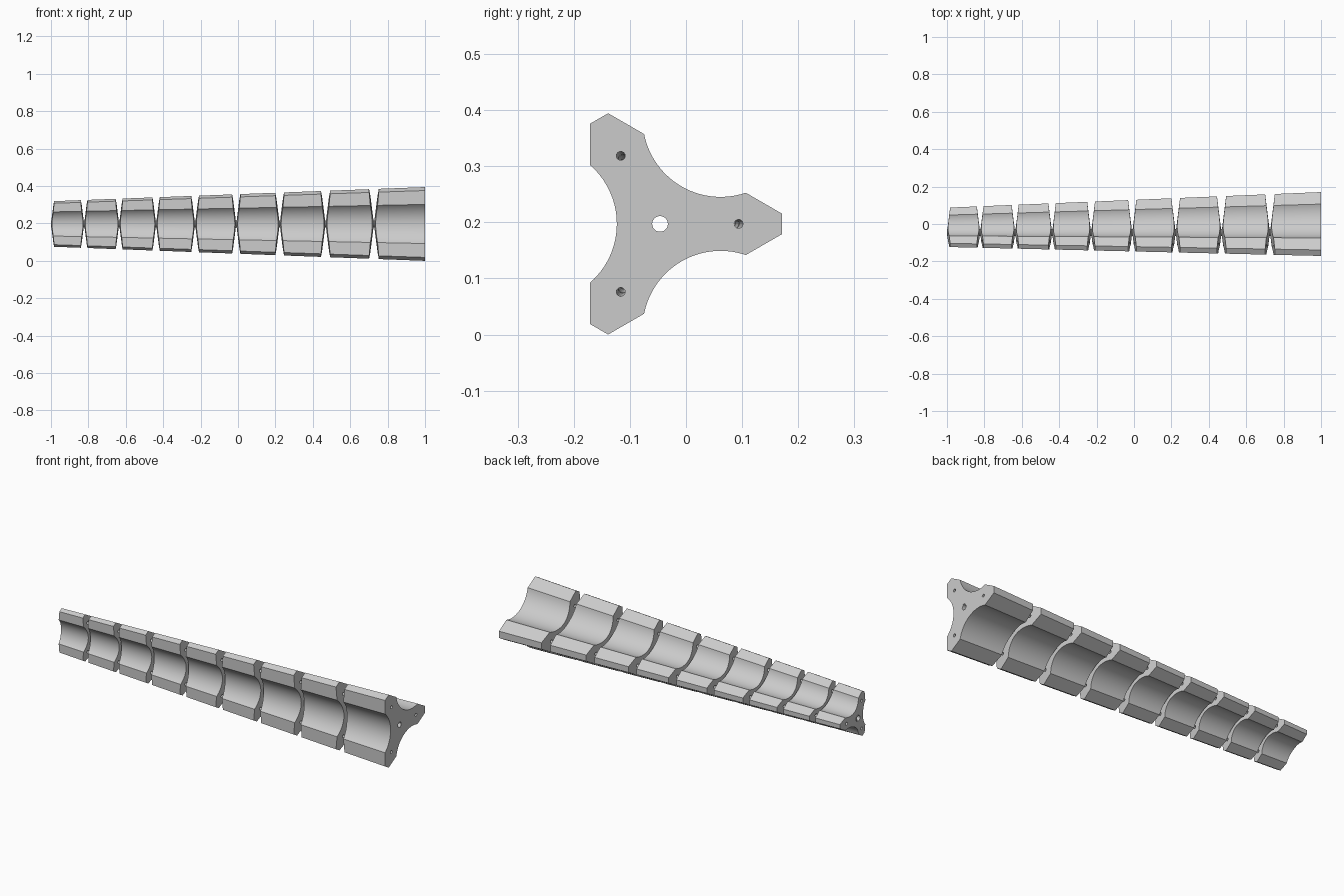
import bpy, bmesh, math
from mathutils import Vector

if "Cube" in bpy.data.objects:
    bpy.data.objects.remove(bpy.data.objects["Cube"])

N = 9                       # segments
S0 = 0.615                  # scale at the thin end
R = (1 / S0) ** (1 / N)     # growth per segment
SLOPE = 0.125               # cone slope of the segment ends
CY, CZ = -0.0463, 0.1972    # axis position
HOLE, BORE = 0.014, 0.017
APOTHEM, TIP, ARC_C = 0.1245, 0.217, 0.216
ARC_N = 28

grey = bpy.data.materials.new("light grey")
grey.diffuse_color = (0.6, 0.6, 0.6, 1)
grey.use_nodes = True
grey.node_tree.nodes["Principled BSDF"].inputs["Base Color"].default_value = grey.diffuse_color


def scale_at(x):
    return S0 + (1 - S0) * (x + 1) / 2


def profile():
    """Three clipped triangle tips joined by concave arcs."""
    half = (2 * APOTHEM - TIP) * math.tan(math.radians(30))
    rad = 0.139
    a = math.acos((ARC_C - APOTHEM) / rad)
    pts = []
    for k in range(3):
        t = math.radians(120 * k)
        c, s = math.cos(t), math.sin(t)
        for u, v in ((TIP, -half), (TIP, half)):
            pts.append((u * c - v * s, u * s + v * c))
        t += math.radians(60)
        c, s = math.cos(t), math.sin(t)
        for i in range(ARC_N + 1):
            b = -a + 2 * a * i / ARC_N
            u, v = ARC_C - rad * math.cos(b), rad * math.sin(b)
            pts.append((u * c - v * s, u * s + v * c))
    return pts


def loops_object(name, loops, closed=True):
    """Skin a list of equal loops; closed joins last to first, else caps."""
    bm = bmesh.new()
    vs = [[bm.verts.new(p) for p in lp] for lp in loops]
    m, n = len(vs), len(vs[0])
    for j in range(m if closed else m - 1):
        a, b = vs[j], vs[(j + 1) % m]
        for i in range(n):
            k = (i + 1) % n
            bm.faces.new((a[i], a[k], b[k], b[i]))
    if not closed:
        bm.faces.new(vs[0])
        bm.faces.new(vs[-1])
    bmesh.ops.recalc_face_normals(bm, faces=bm.faces)
    me = bpy.data.meshes.new(name)
    bm.to_mesh(me)
    bm.free()
    me.materials.append(grey)
    ob = bpy.data.objects.new(name, me)
    bpy.context.collection.objects.link(ob)
    return ob


def circle(x, r, n=24, y=0, z=0):
    return [Vector((x, CY + y + r * math.cos(2 * math.pi * i / n),
                    CZ + z + r * math.sin(2 * math.pi * i / n))) for i in range(n)]


# slanted cable channels, used as cutters
cutters = []
for k in range(3):
    t = math.radians(120 * k)
    ends = []
    for x in (-1.1, 1.1):
        d = 0.14 * scale_at(x)
        ends.append(circle(x, 0.0078, 16, d * math.cos(t), d * math.sin(t)))
    ob = loops_object("cable_channel_cutter_%d" % k, ends, closed=False)
    ob.hide_render = True
    cutters.append(ob)

# tapered segments
P = profile()


def end_loops(x0, sign):
    outer, inner = [], []
    for y, z in P:
        r = math.hypot(y, z)
        x = x0
        for _ in range(3):
            x = x0 + sign * SLOPE * r * scale_at(x)
        s = scale_at(x)
        outer.append((x, CY + y * s, CZ + z * s))
        inner.append((x0 + sign * SLOPE * BORE, CY + y / r * BORE, CZ + z / r * BORE))
    return outer, inner


length = 2 * (R - 1) / (R ** N - 1)
x = -1.0
for i in range(N):
    x2 = x + length * R ** i
    lo, li = end_loops(x, 1)
    ro, ri = end_loops(x2, 0 if i == N - 1 else -1)
    seg = loops_object("segment_%d" % (i + 1), [lo, ro, ri, li])
    bpy.ops.object.select_all(action='DESELECT')
    bpy.context.view_layer.objects.active = seg
    seg.select_set(True)
    for c in cutters:
        m = seg.modifiers.new("channel", 'BOOLEAN')
        m.operation, m.solver, m.object = 'DIFFERENCE', 'EXACT', c
        bpy.ops.object.modifier_apply(modifier=m.name)
    bpy.ops.object.shade_smooth_by_angle(angle=math.radians(20))
    x = x2

for c in cutters:
    bpy.data.objects.remove(c)

# thin hollow core linking the segments
loops_object("core_sleeve", [circle(-1, 0.0185), circle(0.9995, 0.0185),
                             circle(0.9995, HOLE), circle(-1, HOLE)])
